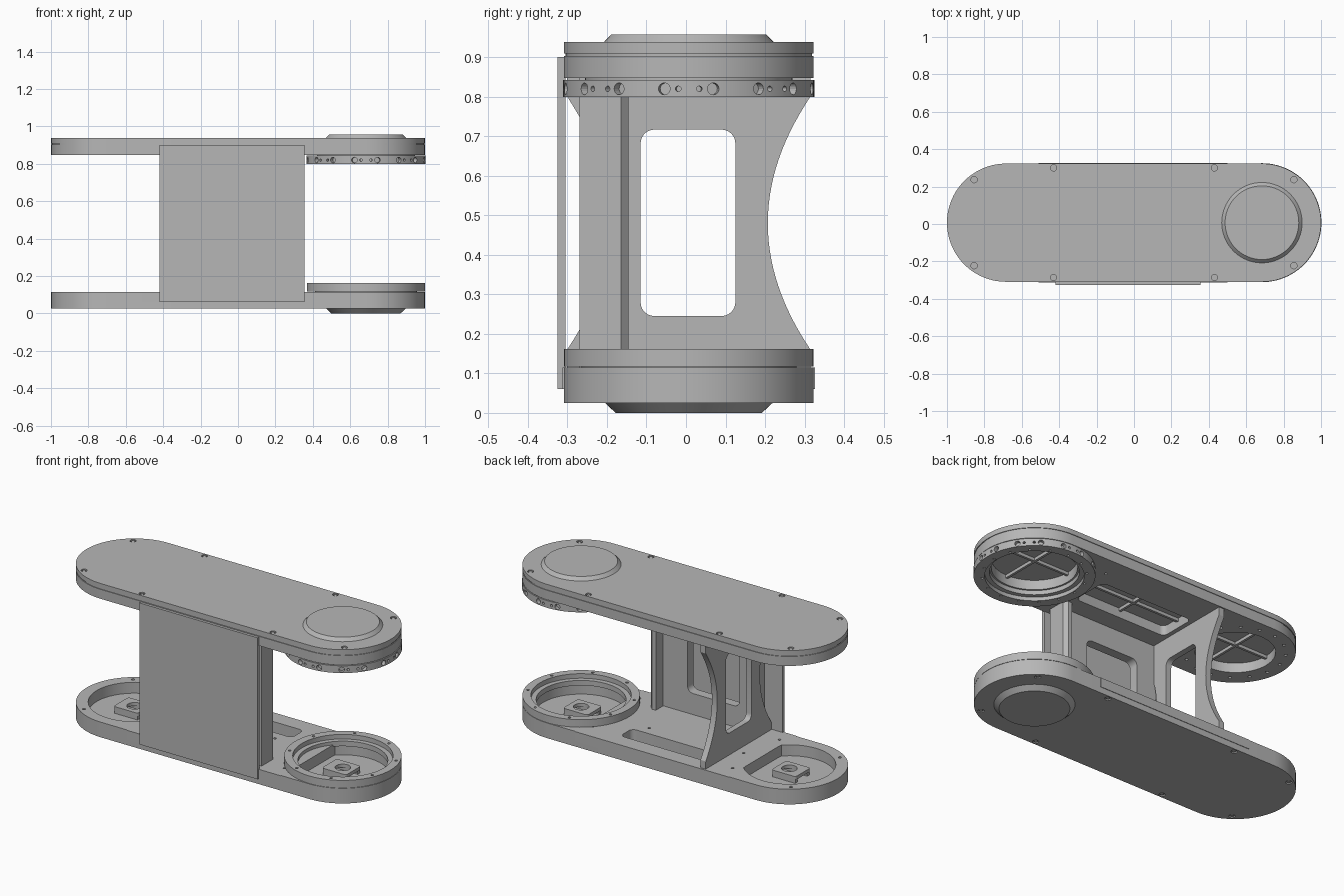
import bpy, bmesh
from math import cos, sin, pi, radians
from mathutils import Matrix, Vector

cube = bpy.data.objects.get("Cube")
if cube:
    bpy.data.objects.remove(cube, do_unlink=True)

grey = bpy.data.materials.new("machined_grey")
grey.use_nodes = True
grey.diffuse_color = (0.47, 0.47, 0.47, 1)
grey.node_tree.nodes["Principled BSDF"].inputs["Base Color"].default_value = grey.diffuse_color

CY, R, END = 0.007, 0.316, 0.684          # arm centre line, end radius, end centre


def finish(name, mesh):
    """Link a mesh as a named part with smooth curved sides and sharp edges."""
    mesh.name = name
    mesh.materials.clear()
    mesh.materials.append(grey)
    ob = bpy.data.objects.new(name, mesh)
    bpy.context.collection.objects.link(ob)
    bpy.ops.object.select_all(action='DESELECT')
    ob.select_set(True)
    bpy.context.view_layer.objects.active = ob
    bpy.ops.object.shade_smooth_by_angle(angle=radians(30))
    return ob


def plate(name, loops, lo, hi, frame=None):
    """Extrude an outline with holes from lo to hi along its normal."""
    cu = bpy.data.curves.new(name, 'CURVE')
    cu.dimensions, cu.fill_mode = '2D', 'BOTH'
    cu.extrude = (hi - lo) / 2
    for loop in loops:
        sp = cu.splines.new('POLY')
        sp.points.add(len(loop) - 1)
        for p, (u, v) in zip(sp.points, loop):
            p.co = (u, v, 0, 1)
        sp.use_cyclic_u = True
    tmp = bpy.data.objects.new(name + "_outline", cu)
    bpy.context.collection.objects.link(tmp)
    bpy.context.view_layer.update()
    dg = bpy.context.evaluated_depsgraph_get()
    mesh = bpy.data.meshes.new_from_object(tmp.evaluated_get(dg))
    bpy.data.objects.remove(tmp, do_unlink=True)
    mesh.transform((frame or Matrix()) @ Matrix.Translation((0, 0, (lo + hi) / 2)))
    bm = bmesh.new()
    bm.from_mesh(mesh)
    bmesh.ops.remove_doubles(bm, verts=bm.verts, dist=1e-5)
    bmesh.ops.recalc_face_normals(bm, faces=bm.faces)
    bm.to_mesh(mesh)
    bm.free()
    return finish(name, mesh)


def circle(x, y, r, n=64):
    return [(x + r * cos(2 * pi * i / n), y + r * sin(2 * pi * i / n)) for i in range(n)]


def rect(x0, x1, y0, y1, r=0.0):
    if not r:
        return [(x0, y0), (x1, y0), (x1, y1), (x0, y1)]
    corners = [(x1 - r, y1 - r), (x0 + r, y1 - r), (x0 + r, y0 + r), (x1 - r, y0 + r)]
    return [(cx + r * cos(a), cy + r * sin(a)) for k, (cx, cy) in enumerate(corners)
            for a in [(k + j / 6) * pi / 2 for j in range(7)]]


def stadium(r):
    arc = [(END + r * sin(pi * i / 40), CY - r * cos(pi * i / 40)) for i in range(41)]
    return arc + [(-x, 2 * CY - y) for x, y in arc]


def polar(x, r, count, offset=0.0):
    return [(x + r * cos(a), CY + r * sin(a))
            for a in [2 * pi * (i + offset) / count for i in range(count)]]


def dots(points, r):
    return [circle(x, y, r, 12) for x, y in points]


def cone(name, x, z0, z1, r0, r1, y=CY, n=64):
    bm = bmesh.new()
    bmesh.ops.create_cone(bm, cap_ends=True, segments=n, radius1=r0, radius2=r1, depth=z1 - z0,
                          matrix=Matrix.Translation((x, y, (z0 + z1) / 2)))
    mesh = bpy.data.meshes.new(name)
    bm.to_mesh(mesh)
    bm.free()
    return finish(name, mesh)


outline = stadium(R)
screws = [(sx * x, CY + sy * y) for x, y in ((0.43, 0.293), (0.855, 0.23))
          for sx in (-1, 1) for sy in (-1, 1)]

# Top lid and bottom cover with countersunk screws and round caps
plate("top_lid", [outline], 0.909, 0.928)
plate("top_lid_face", [outline] + dots(screws, 0.017), 0.928, 0.938)
plate("lid_seam", [stadium(R - 0.004)], 0.903, 0.909)
plate("bottom_cover", [outline], 0.033, 0.05)
plate("bottom_cover_face", [outline] + dots(screws, 0.017), 0.025, 0.033)
plate("top_screws", dots(screws, 0.01), 0.928, 0.935)
plate("bottom_screws", dots(screws, 0.01), 0.027, 0.033)
cone("top_cap", END, 0.938, 0.957, 0.215, 0.197)
cone("bottom_cap", END, 0.0, 0.025, 0.185, 0.212)

# Lower tray with a flat-sided recess at each end and a long slot
recess = [(max(x, 0.505), y) for x, y in circle(END, CY, 0.25)]
deck_holes = [(s * x, y) for s in (-1, 1) for x, y in
              ((0.46, -0.22), (0.46, 0.22), (0.4, 0.03), (0.2, 0.06))]
plate("lower_tray", [outline, recess, [(-x, y) for x, y in recess],
      rect(-0.27, 0.27, 0.12, 0.23, 0.03)] + dots(deck_holes, 0.008)
      + dots([(s * 0.855, CY + t * 0.23) for s in (-1, 1) for t in (-1, 1)], 0.009), 0.05, 0.115)
plate("front_ledge", [rect(-0.51, 0.50, -0.313, -0.305)], 0.06, 0.115)
plate("rear_ledge", [rect(-0.51, 0.50, 0.318, 0.326)], 0.06, 0.115)

# Lower bearing ring with an inner step
plate("lower_ring", [circle(END, CY, R), circle(END, CY, 0.27)]
      + dots(polar(END, 0.293, 8, 0.5), 0.008), 0.117, 0.162)
plate("lower_ring_step", [circle(END, CY, 0.272), circle(END, CY, 0.242)], 0.105, 0.135)

# Motor mounts standing in the end recesses
for s, side in ((1, "left"), (-1, "right")):
    x = s * END
    plate(side + "_mount", [rect(x - 0.09, x + 0.07, CY - 0.07, CY + 0.07, 0.015),
          circle(x, CY, 0.042, 32)], 0.072, 0.092)
    for t in (-1, 1):
        plate(side + "_mount_foot", [rect(x - 0.085, x + 0.065, CY + t * 0.056 - 0.01,
                                          CY + t * 0.056 + 0.01)], 0.05, 0.072)

# Upper tray with round openings, a centre pocket and cross ribs
plate("upper_tray", [outline, circle(-END, CY, 0.21), circle(END, CY, 0.225),
      rect(-0.29, 0.31, CY - 0.11, CY + 0.11, 0.03)]
      + dots(polar(-END, 0.265, 16, 0.5), 0.009)
      + dots([(s * 0.36, y) for s in (-1, 1) for y in (-0.2, -0.1, 0.1, 0.2)], 0.008),
      0.847, 0.903)
for x, half, depth in ((-END, 0.21, 0.21), (END, 0.225, 0.225), (0.01, 0.3, 0.11)):
    plate("long_rib", [rect(x - half, x + half, CY - 0.007, CY + 0.007)], 0.885, 0.905)
    plate("cross_rib", [rect(x - 0.007, x + 0.007, CY - depth, CY + depth)], 0.885, 0.905)

# Upper bearing ring, drilled radially with large and small holes
ring = plate("upper_ring", [circle(END, CY, R + 0.002, 96), circle(END, CY, 0.26)]
             + dots(polar(END, 0.274, 16), 0.007), 0.80, 0.843)
plate("upper_ring_step", [circle(END, CY, 0.262), circle(END, CY, 0.235)], 0.822, 0.847)
bm = bmesh.new()
drills = [(2 * pi * (i + 0.5) / 16, 0.015) for i in range(16)]
drills += [(i * pi / 4 + s * radians(4.8), 0.007) for i in range(8) for s in (-1, 1)]
for a, r in drills:
    out = Vector((cos(a), sin(a), 0))
    turn = out.to_track_quat('Z', 'Y').to_matrix().to_4x4()
    bmesh.ops.create_cone(bm, cap_ends=True, segments=16, radius1=r, radius2=r, depth=0.06,
                          matrix=Matrix.Translation(Vector((END, CY, 0.82)) + out * 0.325) @ turn)
drill_mesh = bpy.data.meshes.new("ring_drills")
bm.to_mesh(drill_mesh)
bm.free()
cutter = bpy.data.objects.new("ring_drills", drill_mesh)
bpy.context.collection.objects.link(cutter)
cutter.hide_render = True
mod = ring.modifiers.new("drill", 'BOOLEAN')
mod.operation, mod.solver, mod.object = 'DIFFERENCE', 'EXACT', cutter
bpy.context.view_layer.objects.active = ring
bpy.ops.object.modifier_move_to_index(modifier="drill", index=0)
bpy.ops.object.modifier_apply(modifier="drill")
bpy.data.objects.remove(cutter, do_unlink=True)

# Front cover plate
plate("front_cover", [rect(-0.42, 0.355, -0.325, -0.305)], 0.06, 0.90)

# Inner panel with a window, and the chamfered column at its side
side_on = Matrix(((1, 0, 0, 0), (0, 0, -1, 0), (0, 1, 0, 0), (0, 0, 0, 1)))
plate("inner_panel", [rect(-0.33, 0.31, 0.115, 0.847), rect(-0.2, 0.14, 0.24, 0.72, 0.035)],
      0.215, 0.27, side_on)
plate("panel_column", [[(0.30, -0.27), (0.345, -0.27), (0.345, -0.165), (0.325, -0.145),
                        (0.30, -0.145)]], 0.115, 0.847)

# Cross web with hollowed edges and a window
end_on = Matrix(((0, 0, 1, 0), (1, 0, 0, 0), (0, 1, 0, 0), (0, 0, 0, 1)))
heights = [0.115 + 0.732 * i / 32 for i in range(33)]
edge = [(min(0.308, 0.2 + 0.108 * ((z - 0.48) / 0.32) ** 2), z) for z in heights]
plate("cross_web", [[(CY + y, z) for y, z in edge] + [(CY - y, z) for y, z in reversed(edge)],
      rect(-0.115, 0.125, 0.245, 0.717, 0.035)], -0.35, -0.315, end_on)
